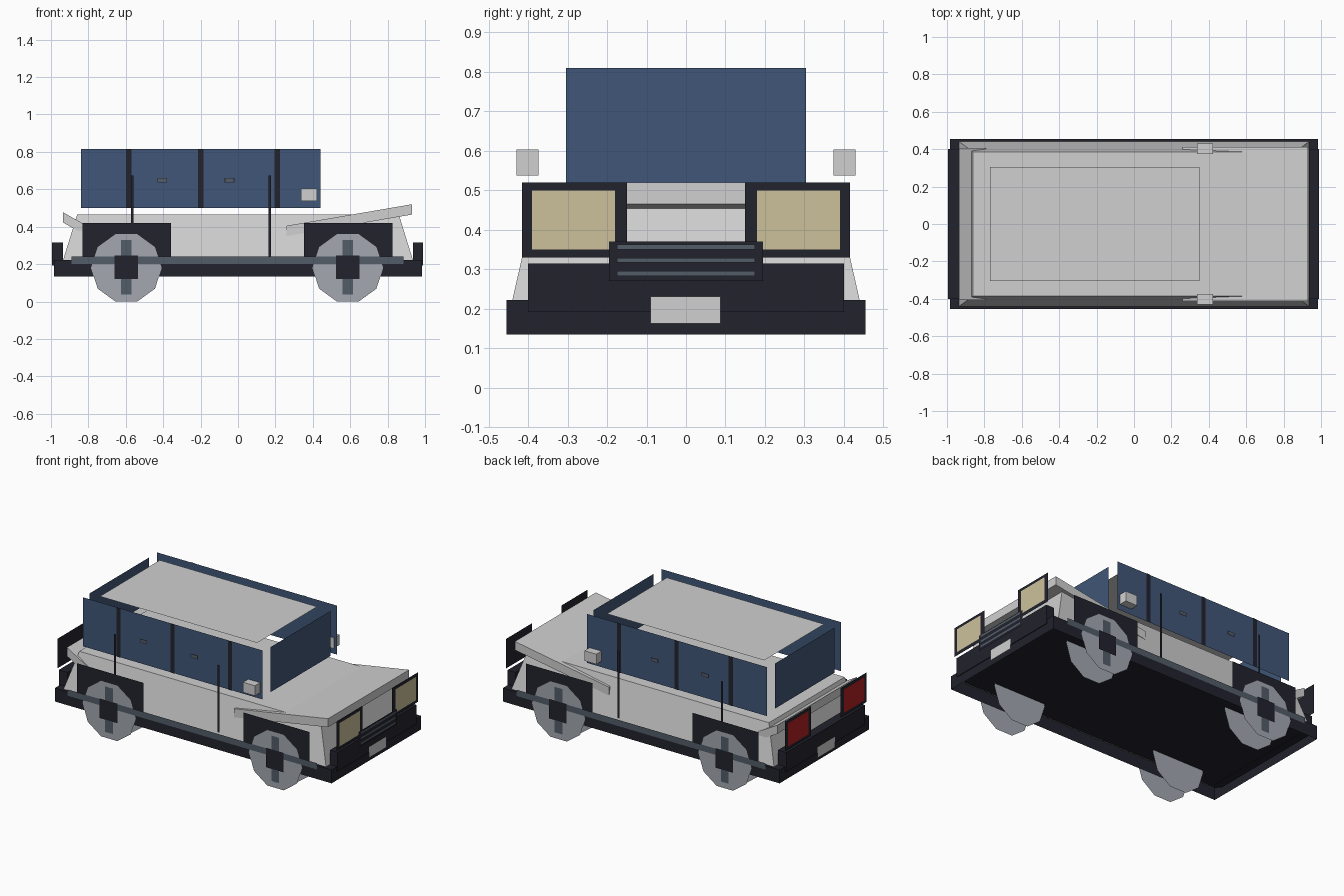
import bpy
import bmesh
from math import pi, sin, cos

if "Cube" in bpy.data.objects:
    bpy.data.objects.remove(bpy.data.objects["Cube"], do_unlink=True)


def material(name, hex_code):
    def linear(c):
        return c / 12.92 if c <= 0.04045 else ((c + 0.055) / 1.055) ** 2.4
    rgb = [linear(int(hex_code[i:i + 2], 16) / 255) for i in (0, 2, 4)]
    m = bpy.data.materials.new(name)
    m.use_nodes = True
    m.diffuse_color = (*rgb, 1)
    m.node_tree.nodes["Principled BSDF"].inputs["Base Color"].default_value = (*rgb, 1)
    return m


PAINT = material("light grey paint", "D0D0D0")
TRIM = material("dark trim", "22222D")
GLASS = material("blue glass", "405677")
SLATE = material("slate metal", "525D69")
WHEEL = material("wheel grey", "A3A8B0")
LAMP = material("cream lamp", "CCC19B")
RED = material("red lamp", "B32020")


def make(name, verts, faces, mat):
    bm = bmesh.new()
    vs = [bm.verts.new(v) for v in verts]
    for f in faces:
        bm.faces.new([vs[i] for i in f])
    bmesh.ops.recalc_face_normals(bm, faces=bm.faces)
    mesh = bpy.data.meshes.new(name)
    bm.to_mesh(mesh)
    bm.free()
    mesh.materials.append(mat)
    obj = bpy.data.objects.new(name, mesh)
    bpy.context.scene.collection.objects.link(obj)
    return obj


def loft(name, lower, upper, mat, open_bottom=False):
    """Solid between two four-point rings."""
    faces = [(4, 5, 6, 7)] + [(i, (i + 1) % 4, (i + 1) % 4 + 4, i + 4) for i in range(4)]
    if not open_bottom:
        faces.append((3, 2, 1, 0))
    return make(name, lower + upper, faces, mat)


def rect(x, y, z):
    return [(x[0], y[0], z), (x[1], y[0], z), (x[1], y[1], z), (x[0], y[1], z)]


def box(name, x, y, z, mat, **kw):
    return loft(name, rect(x, y, z[0]), rect(x, y, z[1]), mat, **kw)


def sheet_x(name, x, y, z, mat):
    """Flat sheet facing along the car, turned outward."""
    order = (0, 1, 2, 3) if x > 0 else (3, 2, 1, 0)
    pts = [(x, y[0], z[0]), (x, y[1], z[0]), (x, y[1], z[1]), (x, y[0], z[1])]
    return make(name, pts, [order], mat)


def sheet_y(name, y, x, z, mat):
    """Flat sheet facing sideways, turned outward."""
    order = (0, 1, 2, 3) if y < 0 else (3, 2, 1, 0)
    pts = [(x[0], y, z[0]), (x[1], y, z[0]), (x[1], y, z[1]), (x[0], y, z[1])]
    return make(name, pts, [order], mat)


def slab(name, x, tops, thick, half, mat):
    """Sloping panel with upright ends."""
    ring = lambda drop: [(x[i], s * half, tops[i] - drop)
                         for i, s in ((0, -1), (1, -1), (1, 1), (0, 1))]
    return loft(name, ring(thick), ring(0), mat)


def disc(name, x, y, z, apothem, sides, mat):
    r = apothem / cos(pi / sides)
    angles = [2 * pi * (i + 0.5) / sides - pi / 2 for i in range(sides)]
    pts = [(x + r * cos(a), y, z + r * sin(a)) for a in angles]
    order = list(range(sides))
    return make(name, pts, [order if y < 0 else order[::-1]], mat)


# Body shell, bonnet and boot lid
loft("body", rect((-0.935, 0.935), (-0.44, 0.44), 0.222),
     rect((-0.86, 0.86), (-0.385, 0.385), 0.465), PAINT)
slab("bonnet", (0.26, 0.93), (0.405, 0.52), 0.055, 0.412, PAINT)
slab("boot_lid", (-0.935, -0.79), (0.477, 0.395), 0.055, 0.405, PAINT)

# Skirt, open below, with a recessed floor
box("skirt", (-0.985, 0.985), (-0.455, 0.455), (0.135, 0.222), TRIM, open_bottom=True)
box("floor_edge", (-0.93, 0.93), (-0.445, 0.445), (0.205, 0.215), PAINT)
box("floor", (-0.97, 0.97), (-0.425, 0.425), (0.195, 0.204), TRIM)

# Bumpers
box("front_bumper", (0.935, 0.99), (-0.4, 0.4), (0.192, 0.315), TRIM)
box("rear_bumper", (-0.995, -0.935), (-0.4, 0.4), (0.192, 0.315), TRIM)

# Roof and end windows
make("roof", rect((-0.77, 0.35), (-0.305, 0.305), 0.812), [(0, 1, 2, 3)], PAINT)
sheet_x("windscreen", 0.445, (-0.304, 0.304), (0.52, 0.81), GLASS)
sheet_x("rear_window", -0.845, (-0.304, 0.304), (0.52, 0.81), GLASS)

# Lamps and number plates
for end, face, lamp in (("front", 0.992, LAMP), ("rear", -0.996, RED)):
    out = 0.003 if face > 0 else -0.003
    for s, side in ((1, "left"), (-1, "right")):
        sheet_x(f"{end}_lamp_frame_{side}", face, sorted((s * 0.15, s * 0.415)), (0.33, 0.52), TRIM)
        sheet_x(f"{end}_lamp_{side}", face + out, sorted((s * 0.18, s * 0.39)), (0.35, 0.5), lamp)
    sheet_x(f"{end}_number_plate", face + out, (-0.09, 0.087), (0.162, 0.231), PAINT)

# Grille
sheet_x("grille", 0.996, (-0.195, 0.195), (0.27, 0.37), TRIM)
for i in range(3):
    z = 0.283 + i * 0.0335
    sheet_x(f"grille_bar_{i}", 1.0, (-0.175, 0.175), (z, z + 0.012), SLATE)

# Both flanks
for s, side in ((1, "left"), (-1, "right")):
    sheet_y(f"side_windows_{side}", s * 0.378, (-0.84, 0.44), (0.5, 0.815), GLASS)
    for i, x in enumerate((-0.585, -0.2, 0.21)):
        sheet_y(f"pillar_{i}_{side}", s * 0.381, (x - 0.015, x + 0.015), (0.5, 0.815), TRIM)
    for i, x in enumerate((-0.405, -0.045)):
        sheet_y(f"handle_frame_{i}_{side}", s * 0.382, (x - 0.026, x + 0.026), (0.636, 0.661), TRIM)
        sheet_y(f"handle_{i}_{side}", s * 0.384, (x - 0.022, x + 0.022), (0.64, 0.657), SLATE)
    for i, x in enumerate((-0.565, 0.17)):
        sheet_y(f"door_seam_{i}_{side}", s * 0.442, (x - 0.007, x + 0.007), (0.24, 0.675), TRIM)
    sheet_y(f"side_stripe_{side}", s * 0.461, (-0.89, 0.885), (0.2, 0.24), SLATE)
    box(f"mirror_{side}", (0.337, 0.422), sorted((s * 0.374, s * 0.43)), (0.538, 0.603), PAINT)

    # Wheels with arch panels, spokes and hubs
    for x, end in ((0.587, "front"), (-0.597, "rear")):
        tag = f"{end}_{side}"
        sheet_y(f"arch_{tag}", s * 0.449, (x - 0.235, x + 0.238), (0.22, 0.42), TRIM)
        disc(f"wheel_{tag}", x, s * 0.457, 0.18, 0.18, 10, WHEEL)
        disc(f"inner_wheel_{tag}", x, s * 0.32, 0.18, 0.18, 10, WHEEL)
        sheet_y(f"spoke_{tag}", s * 0.459, (x - 0.028, x + 0.028), (0.038, 0.33), SLATE)
        sheet_y(f"hub_{tag}", s * 0.465, (x - 0.063, x + 0.063), (0.12, 0.245), TRIM)
